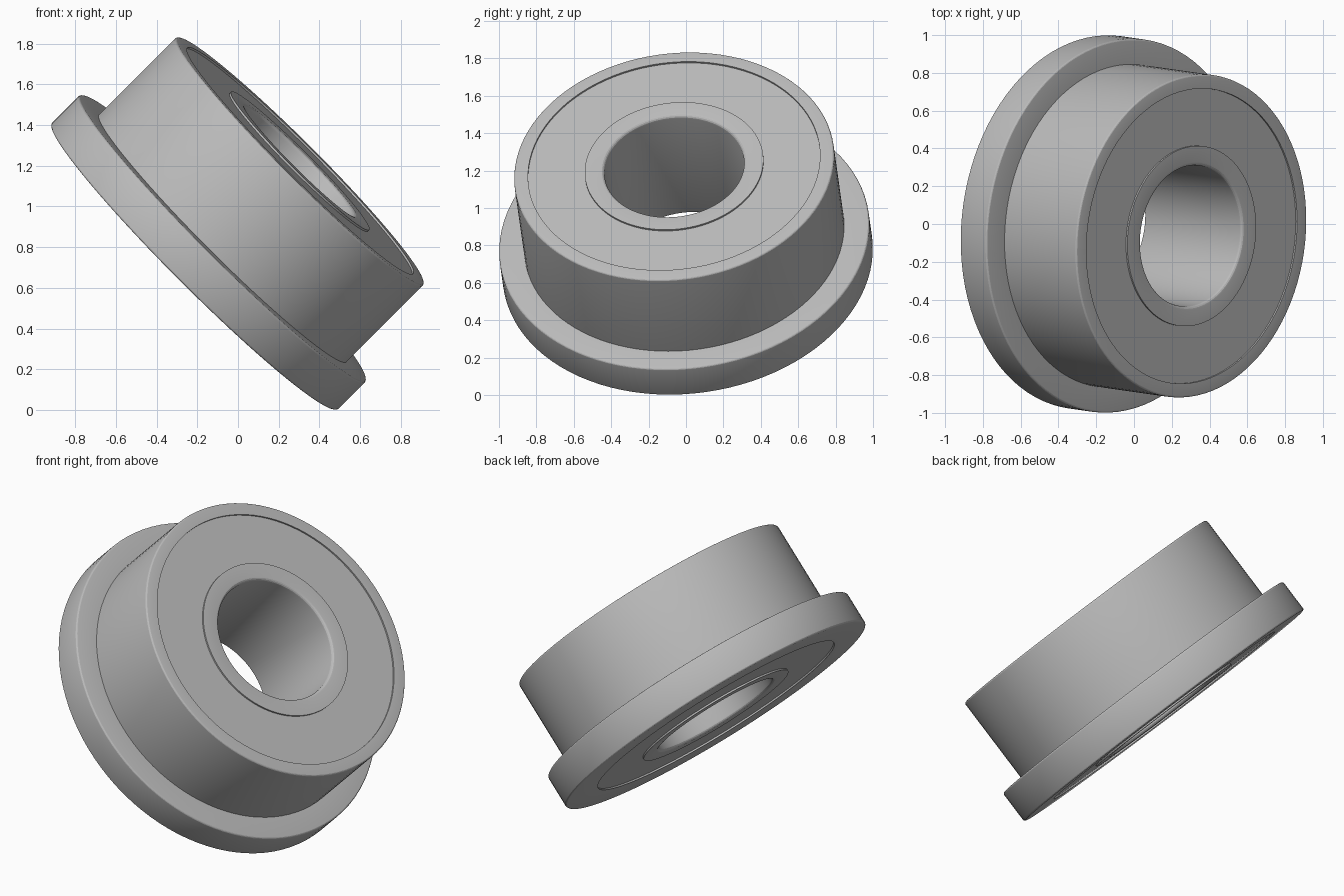
import bpy, bmesh, math
from mathutils import Vector, Matrix

cube = bpy.data.objects.get("Cube")
if cube:
    bpy.data.objects.remove(cube, do_unlink=True)

SEGMENTS = 96
WIDTH = 0.74         # along the bearing axis
FLANGE = 0.2         # flange thickness
RECESS = 0.01        # shield depth below the ring faces
AXIS = Vector((0.704, -0.1, 0.704))
BASE = Vector((-0.215, 0.01, 0.704))
PLACE = Matrix.Translation(BASE) @ AXIS.to_track_quat('Z', 'Y').to_matrix().to_4x4()

steel = bpy.data.materials.new("grey steel")
GREY = (0.5, 0.5, 0.5, 1)
steel.diffuse_color = GREY
steel.use_nodes = True
steel.node_tree.nodes["Principled BSDF"].inputs["Base Color"].default_value = GREY


def round_corners(corners, steps=4):
    """Replace each (radius, height, rounding) right-angle corner by an arc."""
    points = []
    for i, (r, z, size) in enumerate(corners):
        here = Vector((r, z))
        if not size:
            points.append(here)
            continue
        before = (Vector(corners[i - 1][:2]) - here).normalized() * size
        after = (Vector(corners[(i + 1) % len(corners)][:2]) - here).normalized() * size
        centre = here + before + after
        for k in range(steps + 1):
            a = math.pi / 2 * k / steps
            points.append(centre - after * math.cos(a) - before * math.sin(a))
    return points


def lathe(name, corners):
    """Turn a closed profile around the bearing axis."""
    profile = round_corners(corners)
    bm = bmesh.new()
    loops = []
    for s in range(SEGMENTS):
        a = 2 * math.pi * s / SEGMENTS
        loops.append([bm.verts.new((p.x * math.cos(a), p.x * math.sin(a), p.y))
                      for p in profile])
    for s in range(SEGMENTS):
        one, two = loops[s - 1], loops[s]
        for i in range(len(profile)):
            bm.faces.new((one[i - 1], two[i - 1], two[i], one[i]))
    bmesh.ops.recalc_face_normals(bm, faces=bm.faces)
    mesh = bpy.data.meshes.new(name)
    bm.to_mesh(mesh)
    bm.free()
    mesh.materials.append(steel)
    obj = bpy.data.objects.new(name, mesh)
    obj.matrix_world = PLACE
    bpy.context.collection.objects.link(obj)
    bpy.ops.object.select_all(action='DESELECT')
    obj.select_set(True)
    bpy.context.view_layer.objects.active = obj
    bpy.ops.object.shade_smooth_by_angle(angle=math.radians(15))
    return obj


# Outer ring with its flange
lathe("flanged_outer_ring", [
    (0.785, 0, 0), (0.995, 0, 0.012), (0.995, FLANGE, 0.012), (0.86, FLANGE, 0),
    (0.86, WIDTH, 0.012), (0.785, WIDTH, 0)])

# Inner ring with rounded bore edges
lathe("inner_ring", [
    (0.375, 0, 0.02), (0.48, 0, 0), (0.48, WIDTH, 0), (0.375, WIDTH, 0.02)])

# Slightly sunken shields closing both sides
for name, low in (("bottom_shield", RECESS), ("top_shield", WIDTH - RECESS - 0.04)):
    lathe(name, [(0.478, low, 0), (0.787, low, 0),
                 (0.787, low + 0.04, 0), (0.478, low + 0.04, 0)])
